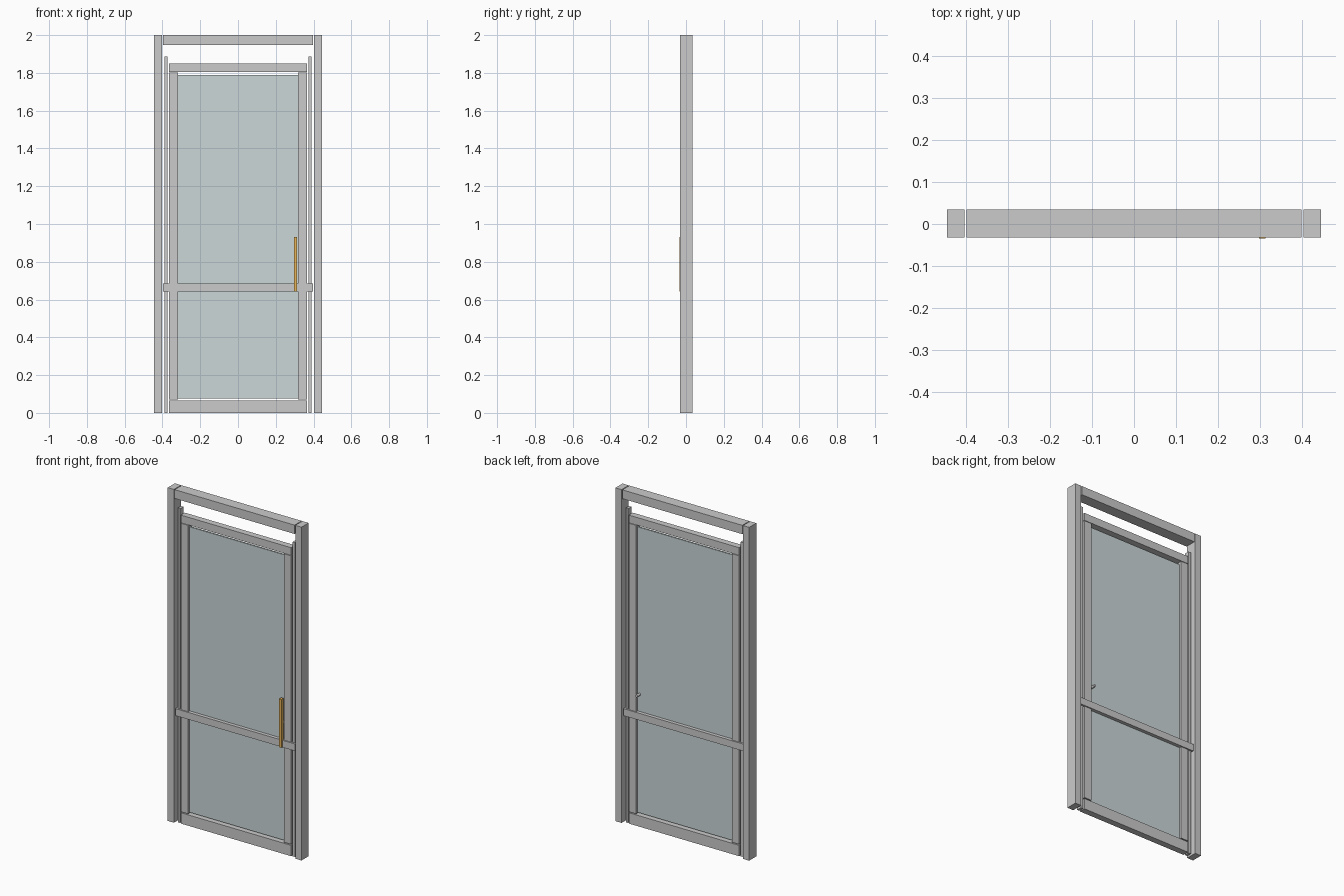
import bpy
import math

if "Cube" in bpy.data.objects:
    bpy.data.objects.remove(bpy.data.objects["Cube"])


def material(name, color):
    mat = bpy.data.materials.new(name)
    mat.diffuse_color = color
    mat.use_nodes = True
    mat.node_tree.nodes["Principled BSDF"].inputs["Base Color"].default_value = mat.diffuse_color
    return mat


def box(name, x, y, z, mat=None):
    """Box from (min, max) ranges along each axis."""
    bpy.ops.mesh.primitive_cube_add(size=1, location=[(a + b) / 2 for a, b in (x, y, z)])
    obj = bpy.context.object
    obj.name = name
    obj.scale = [b - a for a, b in (x, y, z)]
    bpy.ops.object.transform_apply(location=False, rotation=False, scale=True)
    if mat:
        obj.data.materials.append(mat)
    return obj


def pair(name, x, y, z):
    """Left and right copies of an upright."""
    box(name + "_right", x, y, z)
    box(name + "_left", (-x[1], -x[0]), y, z)


glass = material("pale_glass", (0.60, 0.68, 0.69, 1))
brass = material("brass", (0.80, 0.46, 0.10, 1))

FRAME_Y = (-0.032, 0.035)
DOOR_Y = (-0.019, 0.019)

# Outer frame
pair("frame_post", (0.403, 0.444), FRAME_Y, (0, 2))
box("frame_header", (-0.398, 0.398), FRAME_Y, (1.947, 2))

# Slim side strips between frame and door
pair("side_strip", (0.373, 0.389), (-0.015, 0.015), (0, 1.886))

# Door leaf: stiles, rails and glass pane
pair("door_stile", (0.318, 0.366), DOOR_Y, (0.071, 1.802))
box("door_top_rail", (-0.366, 0.366), DOOR_Y, (1.805, 1.851))
box("door_bottom_rail", (-0.366, 0.366), DOOR_Y, (0, 0.065))
box("glass_pane", (-0.318, 0.318), (-0.005, 0.005), (0.075, 1.788), glass)

# Cross rail spanning the full opening
box("cross_rail", (-0.398, 0.398), (-0.026, 0.026), (0.642, 0.684))

# Pull handle and its through spindle
box("pull_handle", (0.297, 0.313), (-0.035, -0.014), (0.642, 0.932), brass)
bpy.ops.mesh.primitive_cylinder_add(vertices=16, radius=0.008, depth=0.049,
                                    location=(0.305, 0.0095, 0.787),
                                    rotation=(math.pi / 2, 0, 0))
spindle = bpy.context.object
spindle.name = "handle_spindle"
bpy.ops.object.shade_smooth_by_angle()
